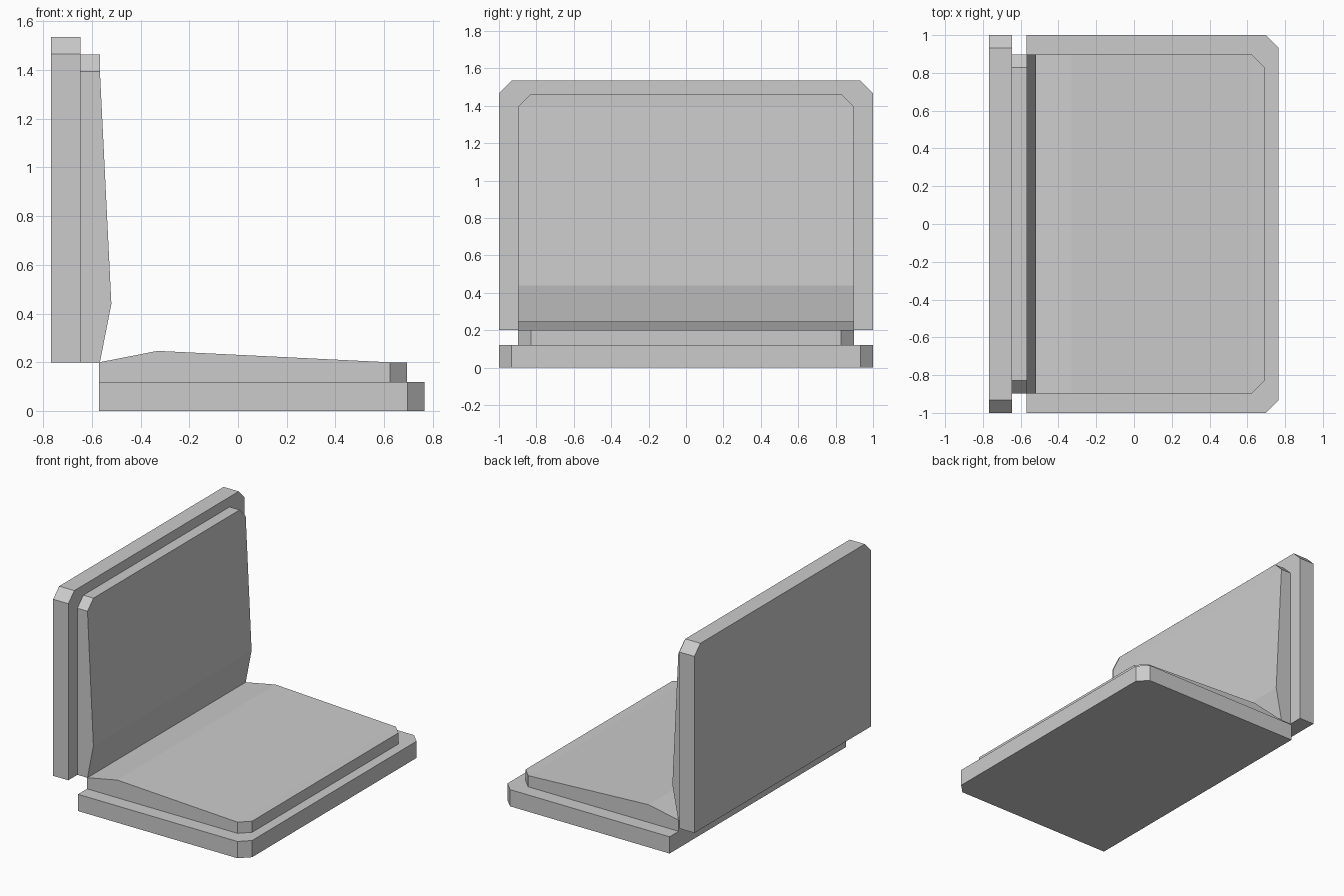
import bpy, bmesh
from mathutils import Vector

if "Cube" in bpy.data.objects:
    bpy.data.objects.remove(bpy.data.objects["Cube"])


def panel(name, stations, bottom, place):
    """Loft rectangular sections (length, half width, top height) into a closed solid."""
    bm = bmesh.new()
    rings = []
    for u, half, top in stations:
        section = [(-half, bottom), (half, bottom), (half, top), (-half, top)]
        rings.append([bm.verts.new(place(u, v, w)) for v, w in section])
    for a, b in zip(rings, rings[1:]):
        for i in range(4):
            j = (i + 1) % 4
            bm.faces.new((a[i], a[j], b[j], b[i]))
    bm.faces.new(rings[0])
    bm.faces.new(rings[-1])
    # merge coplanar strips, then point all normals outward
    bmesh.ops.dissolve_limit(bm, angle_limit=0.002, verts=bm.verts[:], edges=bm.edges[:])
    bmesh.ops.recalc_face_normals(bm, faces=bm.faces[:])
    mesh = bpy.data.meshes.new(name)
    bm.to_mesh(mesh)
    bm.free()
    obj = bpy.data.objects.new(name, mesh)
    bpy.context.collection.objects.link(obj)
    return obj


# Seat lies flat, backrest is the same shape standing upright behind it
def lying(u, v, w):
    return Vector((-0.57 + u, v, w))


def upright(u, v, w):
    return Vector((-0.767 + w, v, 0.2 + u))


# Backing board with two clipped corners, and a cushion with a shallow ridge
board = [(0, 1.0, 0.12), (1.267, 1.0, 0.12), (1.335, 0.932, 0.12)]
cushion = [(0, 0.897, 0.2), (0.24, 0.897, 0.247), (1.195, 0.897, 0.2), (1.263, 0.829, 0.2)]

for part, place in (("seat", lying), ("backrest", upright)):
    panel(part + "_board", board, 0.0, place)
    panel(part + "_cushion", cushion, 0.12, place)
